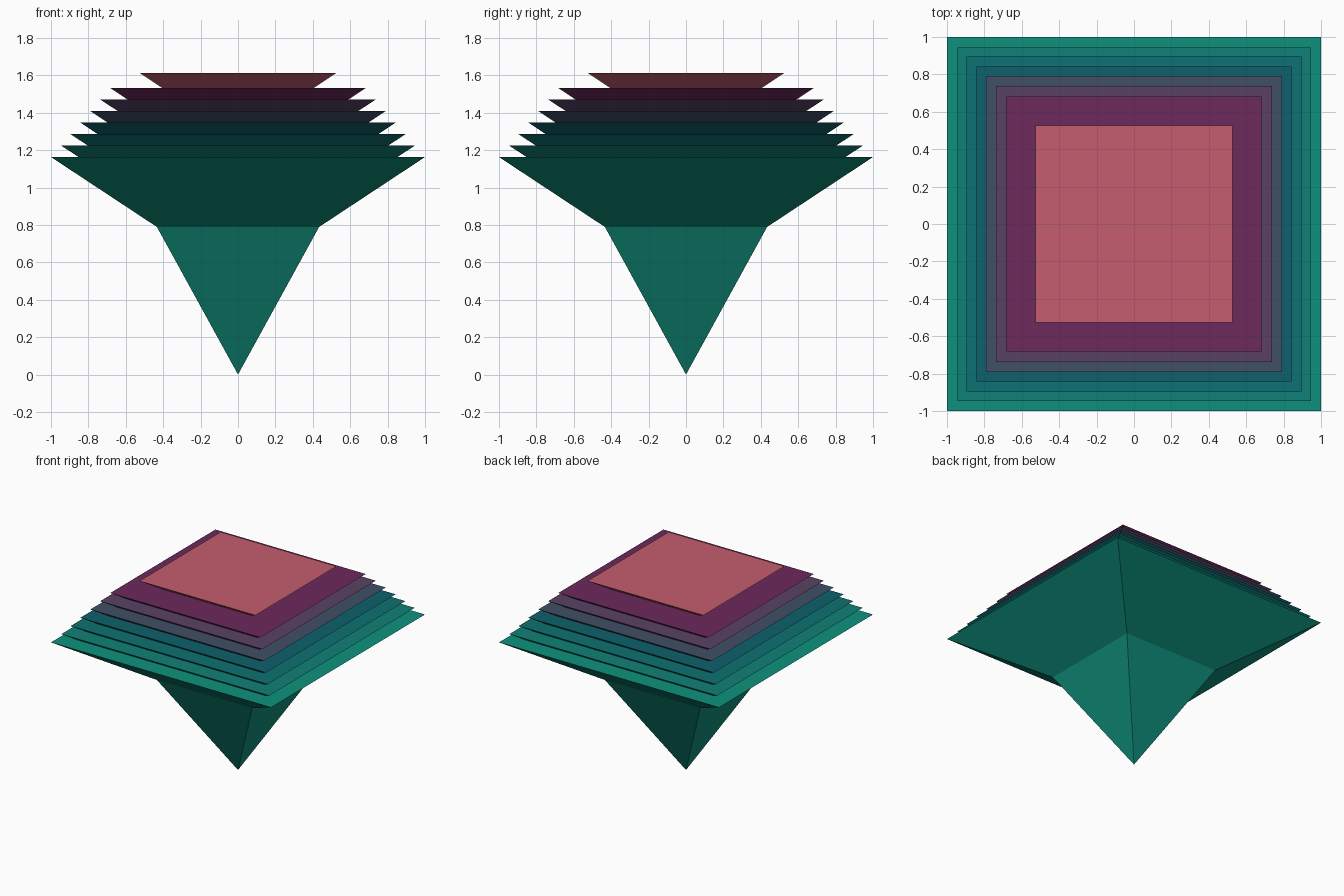
import bpy
import math

if "Cube" in bpy.data.objects:
    bpy.data.objects.remove(bpy.data.objects["Cube"])


def linear(c):
    c /= 255
    return c / 12.92 if c <= 0.04045 else ((c + 0.055) / 1.055) ** 2.4


def inverted_pyramid(name, half, top, height, rgb):
    """Square pyramid pointing down, flat face at z = top."""
    bpy.ops.mesh.primitive_cone_add(
        vertices=4, radius1=0, radius2=half * math.sqrt(2), depth=height,
        location=(0, 0, top - height / 2), rotation=(0, 0, math.pi / 4))
    ob = bpy.context.object
    bpy.ops.object.transform_apply(location=False, rotation=True, scale=True)
    ob.name = name
    mat = bpy.data.materials.new(name + "_colour")
    mat.diffuse_color = (*[linear(c) for c in rgb], 1)
    mat.use_nodes = True
    mat.node_tree.nodes["Principled BSDF"].inputs["Base Color"].default_value = mat.diffuse_color
    ob.data.materials.append(mat)


SLOPE = 0.66  # rise per unit of half width for the stacked layers

# steep pointed base, its upper part hidden inside the widest layer
inverted_pyramid("pointed_base", 0.61, 1.11, 1.11, (17, 145, 125))

# stacked layers: half width, top height, colour
layers = [
    (1.000, 1.163, (14, 145, 125)),
    (0.945, 1.224, (15, 128, 118)),
    (0.895, 1.285, (13, 113, 115)),
    (0.843, 1.347, (14, 97, 108)),
    (0.790, 1.409, (64, 80, 102)),
    (0.737, 1.471, (90, 65, 100)),
    (0.683, 1.532, (109, 41, 92)),
    (0.527, 1.613, (197, 93, 110)),
]
for i, (half, top, rgb) in enumerate(layers, 1):
    inverted_pyramid(f"layer_{i}", half, top, half * SLOPE, rgb)
